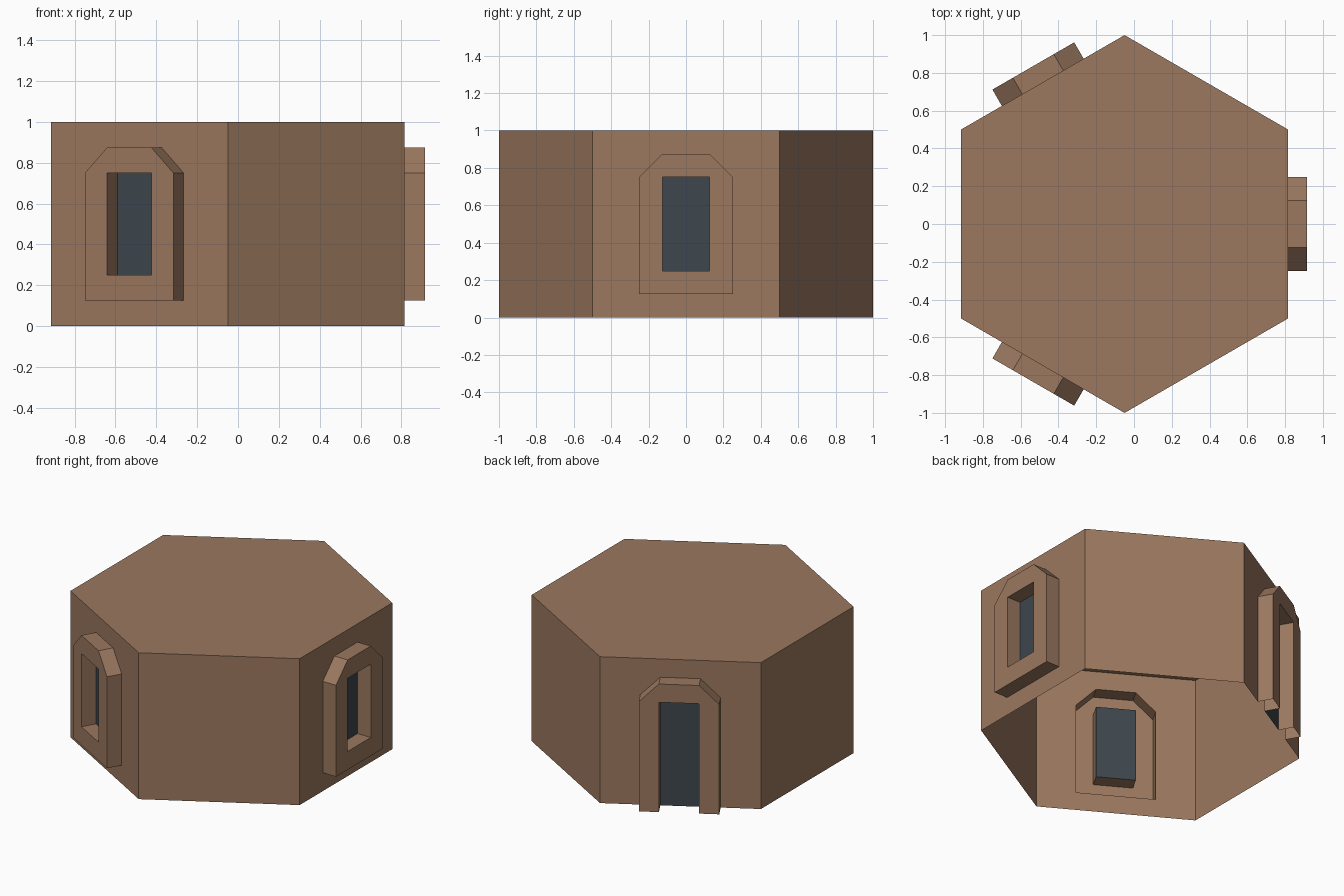
import bpy, bmesh, math

if "Cube" in bpy.data.objects:
    bpy.data.objects.remove(bpy.data.objects["Cube"])

CX, R = -0.05, 1.0
APO = R * math.cos(math.pi / 6)
DEPTH = 0.1          # how far the frames stand out from the wall


def srgb(*c):
    return [((v / 255 + 0.055) / 1.055) ** 2.4 for v in c] + [1.0]


def material(name, col):
    m = bpy.data.materials.new(name)
    m.diffuse_color = col
    m.use_nodes = True
    m.node_tree.nodes["Principled BSDF"].inputs["Base Color"].default_value = m.diffuse_color
    return m


CLAY = material("brown clay", srgb(155, 120, 95))
SLATE = material("dark slate", srgb(61, 70, 77))


def place(angle, ring, out):
    """Map wall coordinates (along, height) to the side facing 'angle'."""
    c, s = math.cos(angle), math.sin(angle)
    d = APO + out
    return [(CX + c * d - s * u, s * d + c * u, z) for u, z in ring]


def loft(a, b, skip_bottom):
    """Faces between two rings; the first segment is the bottom edge."""
    n = len(a)
    return [[a[i], a[(i + 1) % n], b[(i + 1) % n], b[i]]
            for i in range(1 if skip_bottom else 0, n)]


def build(name, faces, mat):
    bm = bmesh.new()
    for pts in faces:
        bm.faces.new([bm.verts.new(p) for p in pts])
    bmesh.ops.remove_doubles(bm, verts=bm.verts, dist=1e-4)
    me = bpy.data.meshes.new(name)
    bm.to_mesh(me)
    bm.free()
    me.materials.append(mat)
    ob = bpy.data.objects.new(name, me)
    bpy.context.collection.objects.link(ob)
    return ob


WALL = [(-.5, 0), (.5, 0), (.5, 1), (.5, 1), (-.5, 1), (-.5, 1)]


def outline(b):
    return [(-.25, b), (.25, b), (.25, .75), (.125, .875), (-.125, .875), (-.25, .75)]


def opening(b):
    return [(-.125, b), (.125, b), (.125, .75), (.125, .75), (-.125, .75), (-.125, .75)]


# Side angle: (name, frame bottom, opening bottom)
openings = {0: ("right_window", .125, .25),
            120: ("door", 0, 0),
            240: ("front_window", .125, .25)}

# Roof
corners = [math.radians(30 + 60 * i) for i in range(6)]
walls = [[(CX + R * math.cos(a), R * math.sin(a), 1) for a in corners]]

for deg in range(0, 360, 60):
    ang = math.radians(deg)
    wall = place(ang, WALL, 0)
    if deg not in openings:
        walls.append([wall[0], wall[1], wall[2], wall[4]])     # plain wall
        continue
    name, b, b2 = openings[deg]
    door = name == "door"
    base = place(ang, outline(b), 0)
    front = place(ang, outline(b), DEPTH)
    hole = place(ang, opening(b2), DEPTH)
    back = place(ang, opening(b2), 0)
    # Wall around the frame, hollow raised frame, and dark pane set back in it
    walls += loft(wall, base, door)
    frame = loft(base, front, door) + loft(front, hole, door) + loft(hole, back, door)
    build(name + "_frame", frame, CLAY)
    build(name + "_pane", [[back[0], back[1], back[2], back[4]]], SLATE)

build("walls_and_roof", walls, CLAY)
